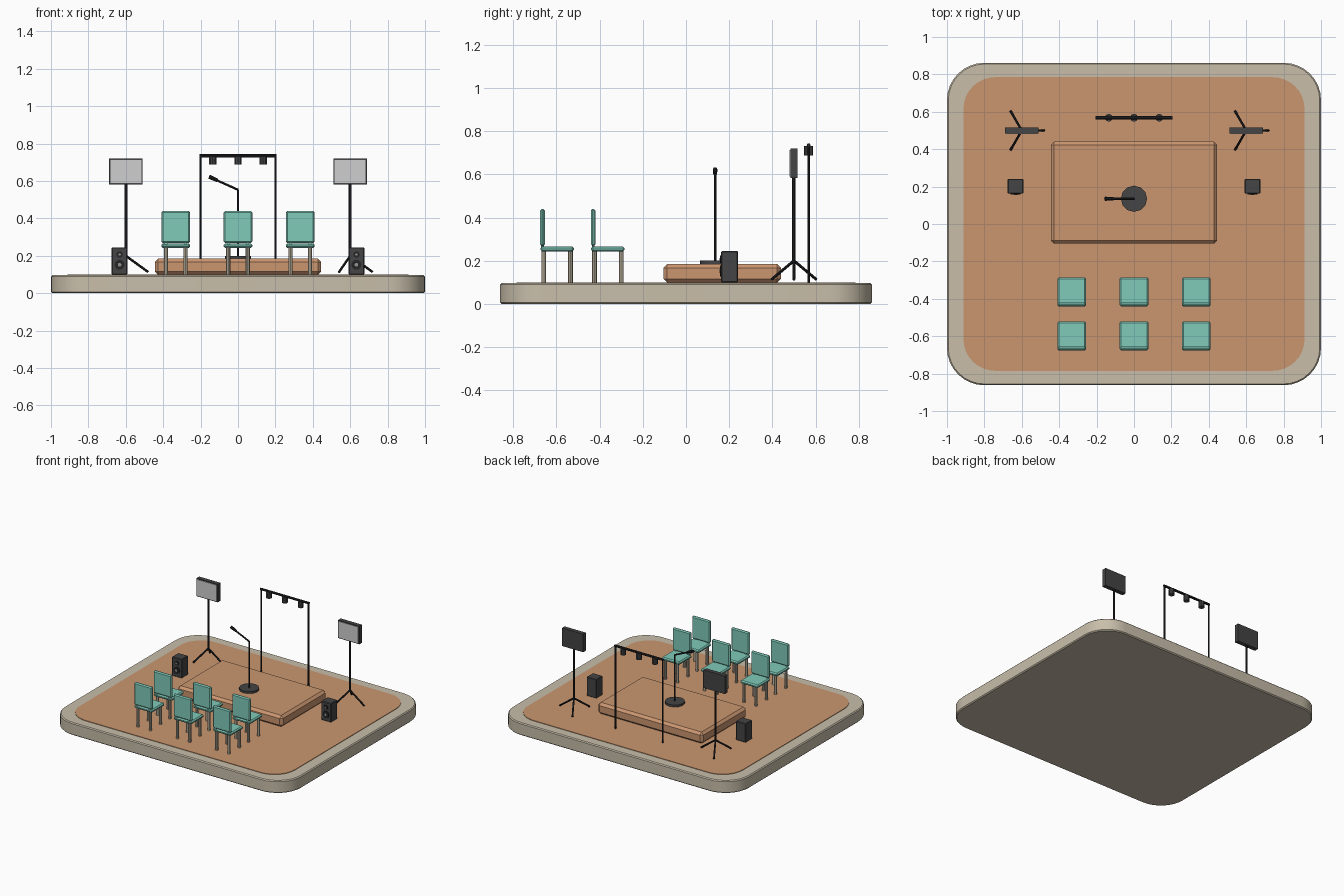
import bpy, bmesh, math
from mathutils import Vector

if "Cube" in bpy.data.objects:
    bpy.data.objects.remove(bpy.data.objects["Cube"])


def mat(name, rgb):
    m = bpy.data.materials.new(name)
    m.diffuse_color = (*rgb, 1)
    m.use_nodes = True
    m.node_tree.nodes["Principled BSDF"].inputs["Base Color"].default_value = m.diffuse_color
    return m


STONE = mat("beige stone", (0.578, 0.515, 0.402))
WOOD = mat("orange wood", (0.597, 0.305, 0.162))
TEAL = mat("teal", (0.215, 0.597, 0.491))
DARK = mat("dark grey", (0.058, 0.058, 0.06))
BLACK = mat("black metal", (0.018, 0.018, 0.02))
PALE = mat("pale panel", (0.62, 0.62, 0.62))
GREY = mat("mid grey", (0.3, 0.3, 0.28))


def finish(bm, name, material, smooth=False):
    bmesh.ops.recalc_face_normals(bm, faces=bm.faces)
    me = bpy.data.meshes.new(name)
    bm.to_mesh(me)
    bm.free()
    me.materials.append(material)
    ob = bpy.data.objects.new(name, me)
    bpy.context.collection.objects.link(ob)
    if smooth:
        bpy.ops.object.select_all(action='DESELECT')
        ob.select_set(True)
        bpy.context.view_layer.objects.active = ob
        bpy.ops.object.shade_smooth_by_angle(angle=math.radians(35))
    return ob


def box(name, lo, hi, material, bevel=0.0):
    bm = bmesh.new()
    bmesh.ops.create_cube(bm, size=1)
    for v in bm.verts:
        v.co = Vector([(a + b) / 2 + c * (b - a) for a, b, c in zip(lo, hi, v.co)])
    if bevel:
        bmesh.ops.bevel(bm, geom=bm.edges[:], offset=bevel, segments=1, affect='EDGES')
    return finish(bm, name, material)


def rod(name, a, b, r, material, sides=8, r2=None):
    a, b = Vector(a), Vector(b)
    d = b - a
    bm = bmesh.new()
    bmesh.ops.create_cone(bm, cap_ends=True, segments=sides, radius1=r,
                          radius2=r if r2 is None else r2, depth=d.length)
    rot = Vector((0, 0, 1)).rotation_difference(d).to_matrix()
    for v in bm.verts:
        v.co = rot @ v.co + (a + b) / 2
    return finish(bm, name, material, True)


def rounded_slab(name, hx, hy, r, z0, z1, material, bevel=0.0):
    bm = bmesh.new()
    pts = []
    for i, (sx, sy) in enumerate([(1, 1), (-1, 1), (-1, -1), (1, -1)]):
        for k in range(9):
            t = math.pi / 2 * (i + k / 8)
            pts.append((sx * (hx - r) + r * math.cos(t), sy * (hy - r) + r * math.sin(t), z0))
    f = bm.faces.new([bm.verts.new(p) for p in pts])
    ext = bmesh.ops.extrude_face_region(bm, geom=[f])
    for v in ext['geom']:
        if isinstance(v, bmesh.types.BMVert):
            v.co.z = z1
    if bevel:
        rims = [e for e in bm.edges if abs(e.verts[0].co.z - e.verts[1].co.z) < 1e-6]
        bmesh.ops.bevel(bm, geom=rims, offset=bevel, segments=1, affect='EDGES')
    return finish(bm, name, material, True)


# Ground slab, floor and stage
rounded_slab("base_slab", 1.0, 0.862, 0.2, 0, 0.096, STONE, 0.007)
rounded_slab("floor", 0.912, 0.785, 0.17, 0.09, 0.1, WOOD)
box("stage", (-0.445, -0.105, 0.098), (0.445, 0.44, 0.185), WOOD, 0.018)

# Two rows of audience chairs, facing the stage
for cy in (-0.597, -0.362):
    for cx in (-0.333, 0, 0.333):
        box("seat", (cx - 0.077, cy - 0.077, 0.242), (cx + 0.077, cy + 0.077, 0.266), TEAL, 0.008)
        box("seat_back", (cx - 0.077, cy - 0.079, 0.268), (cx + 0.077, cy - 0.057, 0.44), TEAL, 0.008)
        for sx in (-1, 1):
            for sy in (-1, 1):
                x, y = cx + sx * 0.052, cy + sy * 0.062
                rod("chair_leg", (x, y, 0.099), (x, y, 0.245), 0.011, STONE)
            # Short support joining the back to the seat
            box("back_support", (cx + sx * 0.052 - 0.008, cy - 0.074, 0.255),
                (cx + sx * 0.052 + 0.008, cy - 0.062, 0.28), TEAL)

# Microphone stand
rod("mic_base", (0, 0.135, 0.184), (0, 0.135, 0.2), 0.07, DARK, 12)
rod("mic_pole", (0, 0.135, 0.195), (0, 0.135, 0.555), 0.006, BLACK)
rod("mic_boom", (0, 0.135, 0.553), (-0.125, 0.135, 0.609), 0.006, BLACK)
rod("microphone", (-0.11, 0.135, 0.603), (-0.155, 0.135, 0.623), 0.009, BLACK, 8, 0.011)

# Overhead lighting frame
for x in (-0.2, 0.2):
    rod("frame_post", (x, 0.568, 0.1), (x, 0.568, 0.735), 0.006, BLACK)
rod("frame_bar", (-0.206, 0.568, 0.735), (0.206, 0.568, 0.735), 0.009, BLACK)
for x in (-0.135, 0, 0.135):
    rod("spot_lamp", (x, 0.568, 0.687), (x, 0.568, 0.732), 0.021, DARK, 10)

for s in (-1, 1):
    # Light panel on a tripod
    cx, cy = s * 0.6, 0.5
    box("panel_housing", (cx - 0.09, cy - 0.016, 0.582), (cx + 0.09, cy + 0.016, 0.72), DARK)
    box("panel_glow", (cx - 0.083, cy - 0.02, 0.589), (cx + 0.083, cy - 0.015, 0.713), PALE)
    rod("tripod_pole", (cx, cy, 0.19), (cx, cy, 0.59), 0.008, BLACK)
    for k in range(3):
        t = k * math.tau / 3
        rod("tripod_leg", (cx, cy, 0.2),
            (cx + 0.12 * math.cos(t), cy + 0.12 * math.sin(t), 0.113), 0.0065, BLACK)

    # Loudspeaker with two cones
    px = s * 0.633
    box("speaker_box", (px - 0.042, 0.163, 0.1), (px + 0.042, 0.241, 0.245), DARK, 0.004)
    for z, r in ((0.152, 0.026), (0.207, 0.017)):
        rod("speaker_cone", (px, 0.165, z), (px, 0.158, z), r, BLACK, 16)
        rod("speaker_dome", (px, 0.16, z), (px, 0.155, z), r * 0.38, GREY, 10)
